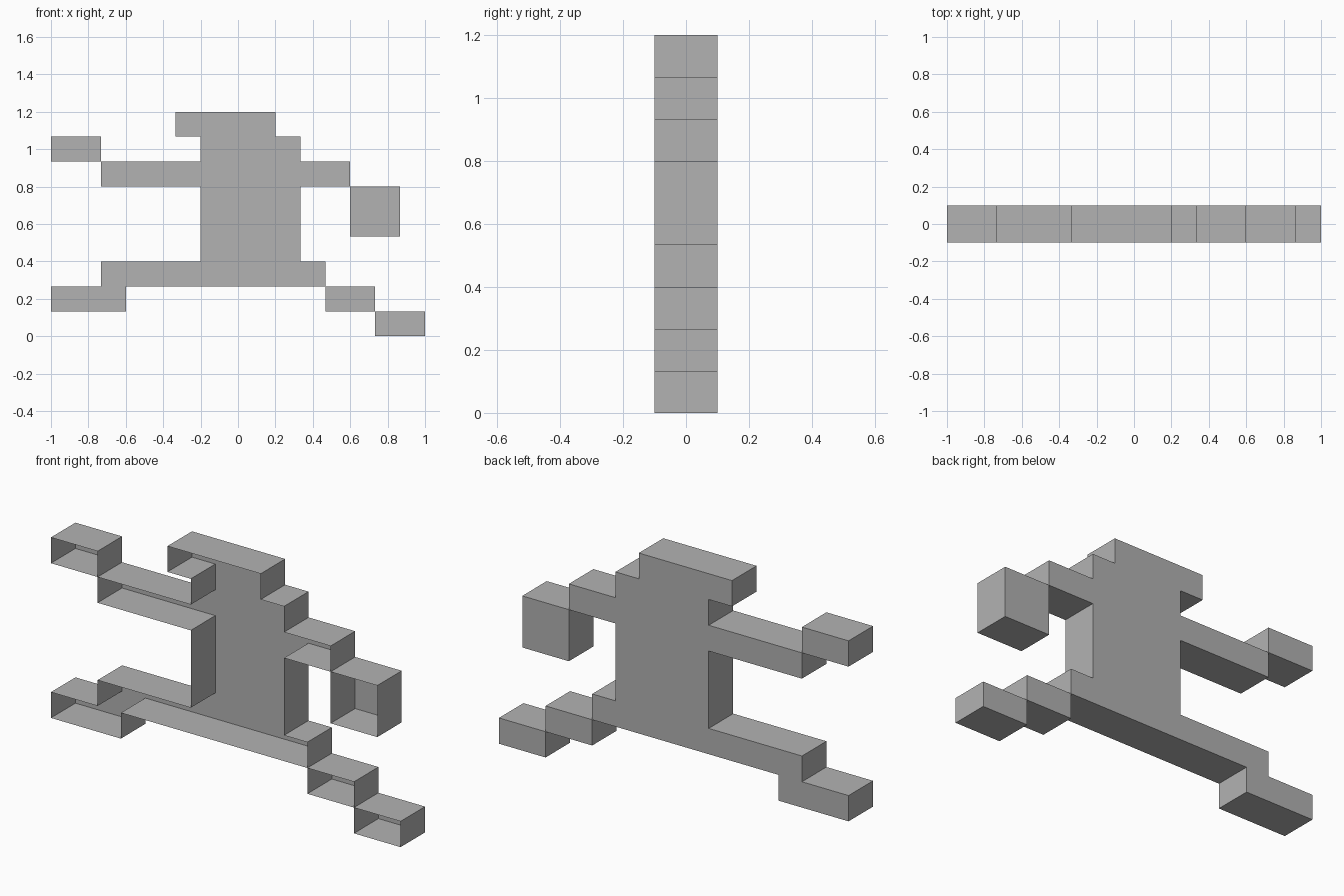
import bpy
import bmesh

cube = bpy.data.objects.get("Cube")
if cube:
    bpy.data.objects.remove(cube, do_unlink=True)

CELL = 2 / 15      # size of one grid step
HALF_DEPTH = 0.1

grey = bpy.data.materials.new("plain grey")
grey.use_nodes = True
colour = (0.448, 0.448, 0.448, 1)
grey.diffuse_color = colour
grey.node_tree.nodes["Principled BSDF"].inputs["Base Color"].default_value = colour


def open_shell(name, outline):
    """Tray with a closed back, walls along the outline and an open front."""
    bm = bmesh.new()
    rings = [[bm.verts.new(((i - 7.5) * CELL, y, k * CELL)) for i, k in outline]
             for y in (HALF_DEPTH, -HALF_DEPTH)]
    back, front = rings
    bm.faces.new(list(reversed(back)))
    for n in range(len(outline)):
        m = (n + 1) % len(outline)
        bm.faces.new((back[n], back[m], front[m], front[n]))
    # outline runs counter-clockwise seen from the front: walls face outward
    bm.normal_update()
    mesh = bpy.data.meshes.new(name)
    bm.to_mesh(mesh)
    bm.free()
    mesh.materials.append(grey)
    obj = bpy.data.objects.new(name, mesh)
    bpy.context.collection.objects.link(obj)
    return obj


def box_shell(name, x0, z0, x1, z1):
    return open_shell(name, [(x0, z0), (x1, z0), (x1, z1), (x0, z1)])


# Head, torso, arms and legs in one stepped outline
open_shell("body", [
    (2, 2), (11, 2), (11, 3), (10, 3), (10, 6), (12, 6), (12, 7), (10, 7),
    (10, 8), (9, 8), (9, 9), (5, 9), (5, 8), (6, 8), (6, 7), (2, 7),
    (2, 6), (6, 6), (6, 3), (2, 3)])

# Hands
box_shell("right_hand", 0, 7, 2, 8)
box_shell("left_hand", 12, 4, 14, 6)

# Feet
box_shell("left_shin", 11, 1, 13, 2)
box_shell("left_foot", 13, 0, 15, 1)

# The right foot overlaps the leg by one step, so its top is open there
foot = open_shell("right_foot", [(0, 1), (3, 1), (3, 2), (2, 2), (0, 2)])
body = bpy.data.objects["body"]


def drop_wall(obj, x0, x1, z):
    """Remove the part of a horizontal wall between two grid columns."""
    bm = bmesh.new()
    bm.from_mesh(obj.data)
    for x in (x0, x1):
        bmesh.ops.bisect_plane(
            bm, geom=bm.verts[:] + bm.edges[:] + bm.faces[:],
            plane_co=((x - 7.5) * CELL, 0, 0), plane_no=(1, 0, 0))
    middle = ((x0 + x1) / 2 - 7.5) * CELL
    gone = [f for f in bm.faces if abs(f.normal.z) > 0.9
            and abs(f.calc_center_median().x - middle) < 0.01
            and abs(f.calc_center_median().z - z * CELL) < 0.01]
    bmesh.ops.delete(bm, geom=gone, context='FACES')
    bm.to_mesh(obj.data)
    bm.free()


drop_wall(foot, 2, 3, 2)
drop_wall(body, 2, 3, 2)
